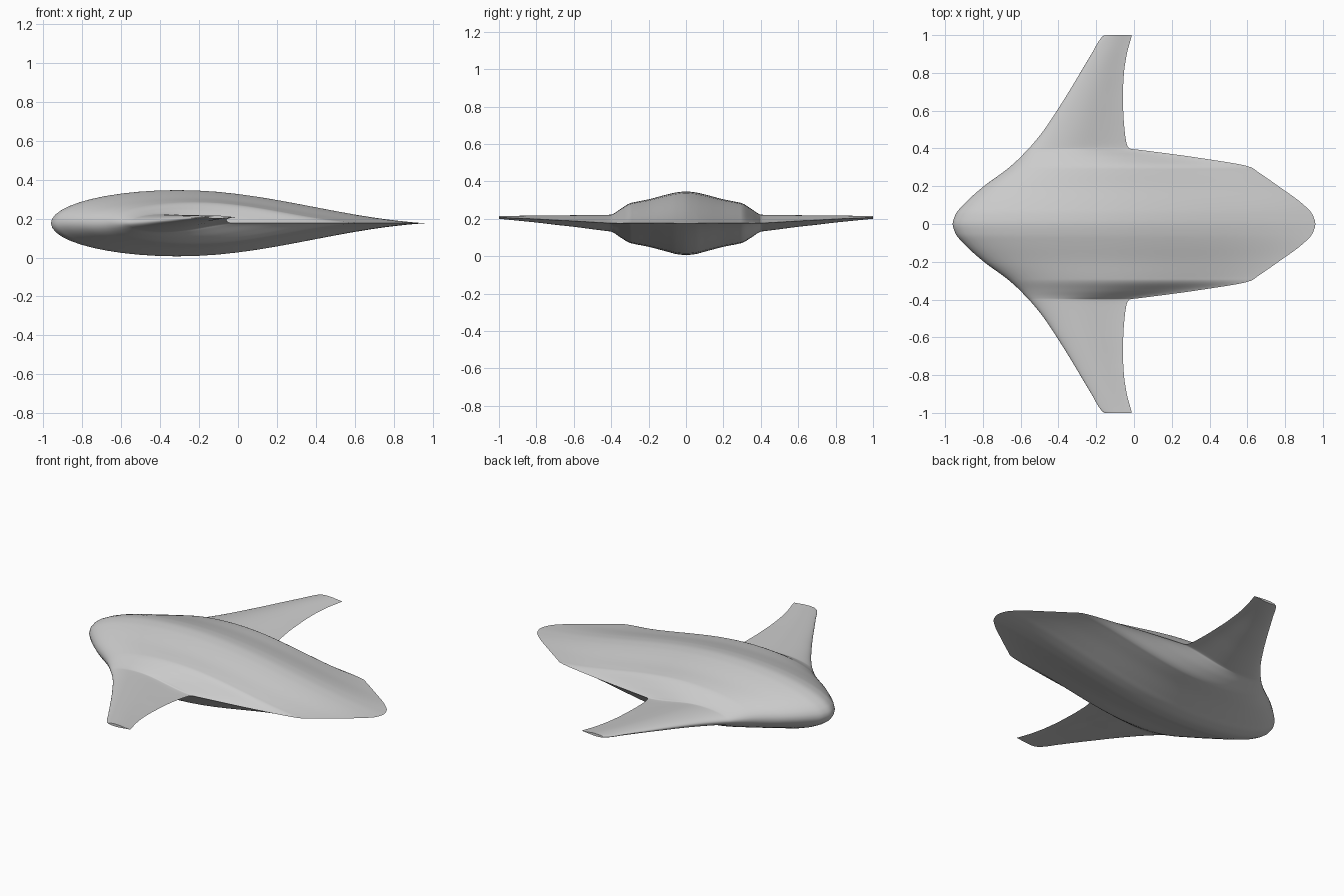
import bpy, bmesh, math

if "Cube" in bpy.data.objects:
    bpy.data.objects.remove(bpy.data.objects["Cube"])

# Span stations: y, leading x, trailing x, bottom z, top z
STATIONS = [
    (0, -.96, .96, .006, .346),
    (.05, -.945, .945, .011, .341),
    (.1, -.905, .9, .024, .33),
    (.2, -.795, .765, .05, .304),
    (.28, -.685, .65, .066, .288),
    (.3, -.66, .62, .071, .283),
    (.35, -.605, .345, .1, .252),
    (.39, -.567, .05, .127, .226),
    (.4, -.557, -.025, .131, .222),
    (.43, -.53, -.04, .135, .221),
    (.5, -.475, -.05, .144, .22),
    (.6, -.408, -.057, .157, .219),
    (.7, -.345, -.058, .168, .218),
    (.8, -.285, -.053, .18, .217),
    (.9, -.225, -.038, .19, .216),
    (.99, -.17, -.014, .199, .215),
    (1, -.155, -.012, .2, .215),
]
STEPS = 5
CHORD = 28


def material(name, value):
    mat = bpy.data.materials.new(name)
    mat.use_nodes = True
    colour = (value, value, value, 1)
    mat.diffuse_color = colour
    mat.node_tree.nodes["Principled BSDF"].inputs["Base Color"].default_value = colour
    return mat


def slope(i, k):
    """Limited slope of column k, so the outline never overshoots."""
    if i == 0:
        return 0
    rate = lambda a, b: (b[k] - a[k]) / (b[0] - a[0])
    before = rate(STATIONS[i - 1], STATIONS[i])
    if i == len(STATIONS) - 1:
        return before
    after = rate(STATIONS[i], STATIONS[i + 1])
    return 2 * before * after / (before + after) if before * after > 0 else 0


def blend(i, s, k):
    """Cubic blend between neighbouring stations."""
    a, b = STATIONS[i], STATIONS[i + 1]
    gap = b[0] - a[0]
    return ((1 + 2 * s) * (1 - s) ** 2 * a[k] + s * (1 - s) ** 2 * gap * slope(i, k)
            + s * s * (3 - 2 * s) * b[k] + s * s * (s - 1) * gap * slope(i + 1, k))


def thickness(t, peak=.34):
    """Rounded nose and slender tail of the wing section."""
    if t < peak:
        return math.sqrt(max(0, 1 - ((peak - t) / peak) ** 2))
    u = (t - peak) / (1 - peak)
    return .375 * (1 + math.cos(math.pi * u)) + .25 * (1 - u * u)


def section(y, lead, trail, low, high):
    """Closed ring of points around one section."""
    mid, half = (low + high) / 2, (high - low) / 2
    ring = []
    for j in range(2 * CHORD):
        angle = math.pi * j / CHORD
        t = (1 + math.cos(angle)) / 2
        side = 1 if j < CHORD else -1
        ring.append((lead + t * (trail - lead), y, mid + side * half * thickness(t)))
    return ring


# Sections of one half, then mirrored to the full span
half_span = [(STATIONS[0])]
for i in range(len(STATIONS) - 1):
    for n in range(1, STEPS + 1):
        s = n / STEPS
        y = STATIONS[i][0] + s * (STATIONS[i + 1][0] - STATIONS[i][0])
        half_span.append((y, *(blend(i, s, k) for k in range(1, 5))))
span = [(-p[0], *p[1:]) for p in reversed(half_span[1:])] + half_span

# Blended body and wings as one lofted skin
bm = bmesh.new()
rings = [[bm.verts.new(co) for co in section(*p)] for p in span]
for a, b in zip(rings, rings[1:]):
    for j in range(2 * CHORD):
        k = (j + 1) % (2 * CHORD)
        bm.faces.new((a[j], a[k], b[k], b[j]))

# Flat wing tips
for ring in (rings[0], rings[-1]):
    bm.faces.new(ring)
bmesh.ops.recalc_face_normals(bm, faces=bm.faces)

mesh = bpy.data.meshes.new("blended_wing_body")
bm.to_mesh(mesh)
bm.free()
mesh.materials.append(material("light_grey", .6))
body = bpy.data.objects.new("blended_wing_body", mesh)
bpy.context.collection.objects.link(body)
bpy.context.view_layer.objects.active = body
body.select_set(True)
bpy.ops.object.shade_smooth_by_angle(angle=math.radians(35))
